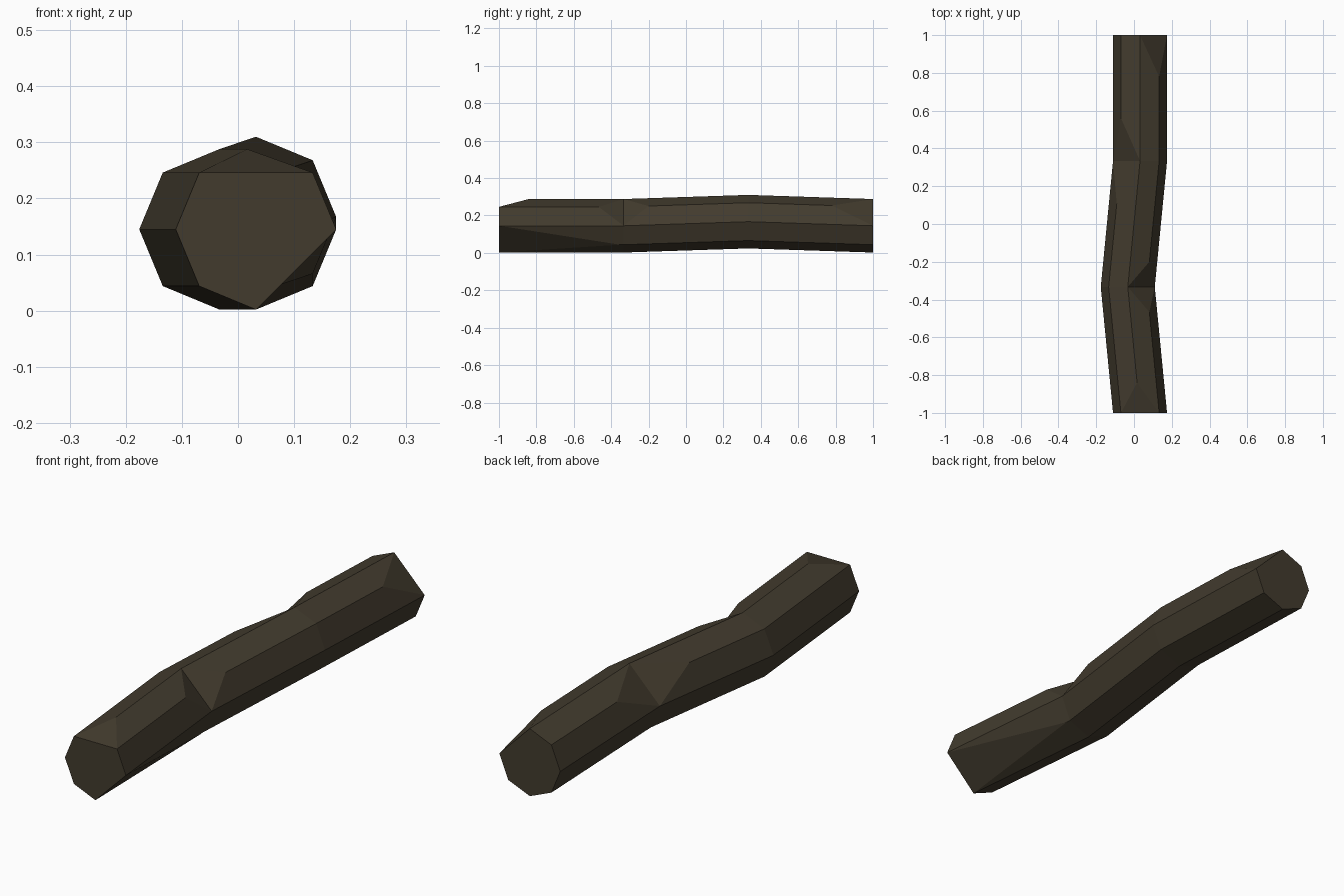
import bpy, bmesh, math
from mathutils import Vector

if "Cube" in bpy.data.objects:
    bpy.data.objects.remove(bpy.data.objects["Cube"])

R, N = 0.143, 8
# ring centres along the log
centres = [(0.032, -1, 0.145), (-0.033, -1/3, 0.145), (0.032, 1/3, 0.167), (0.032, 1, 0.145)]
# chipped corners: (ring, corner) -> (cut length backwards, cut length forwards)
chips = {(0, 2): (0, 0.24), (0, 7): (0, 0.97), (1, 1): (0.20, 0.20),
         (2, 3): (0.34, 0.34), (3, 1): (0.33, 0)}

bm = bmesh.new()
pos = [[Vector(c) + R * Vector((math.cos(k * math.tau / N), 0, math.sin(k * math.tau / N)))
        for k in range(N)] for c in centres]
ring = [[None if (r, k) in chips else bm.verts.new(p) for k, p in enumerate(row)]
        for r, row in enumerate(pos)]


def edge_end(r, k, step):
    """Corner vertex, or a vertex slid along the log edge where it is chipped."""
    if ring[r][k]:
        return ring[r][k]
    t = chips[(r, k)][1 if step > 0 else 0]
    v = bm.verts.new(pos[r][k].lerp(pos[r + step][k], t))
    # chip facet
    bm.faces.new((ring[r][k - 1], ring[r][(k + 1) % N], v))
    return v


# long bark faces
for s in range(len(centres) - 1):
    a = [edge_end(s, k, 1) for k in range(N)]
    b = [edge_end(s + 1, k, -1) for k in range(N)]
    for k in range(N):
        j = (k + 1) % N
        bm.faces.new((a[k], b[k], b[j], a[j]))

# sawn ends
for row in (ring[0], ring[-1]):
    bm.faces.new([v for v in row if v])

bmesh.ops.recalc_face_normals(bm, faces=bm.faces[:])
mesh = bpy.data.meshes.new("log")
bm.to_mesh(mesh)
bm.free()

mat = bpy.data.materials.new("dark brown wood")
mat.diffuse_color = (0.055, 0.044, 0.027, 1)
mat.use_nodes = True
mat.node_tree.nodes["Principled BSDF"].inputs["Base Color"].default_value = mat.diffuse_color
mesh.materials.append(mat)
log = bpy.data.objects.new("log", mesh)
bpy.context.collection.objects.link(log)
